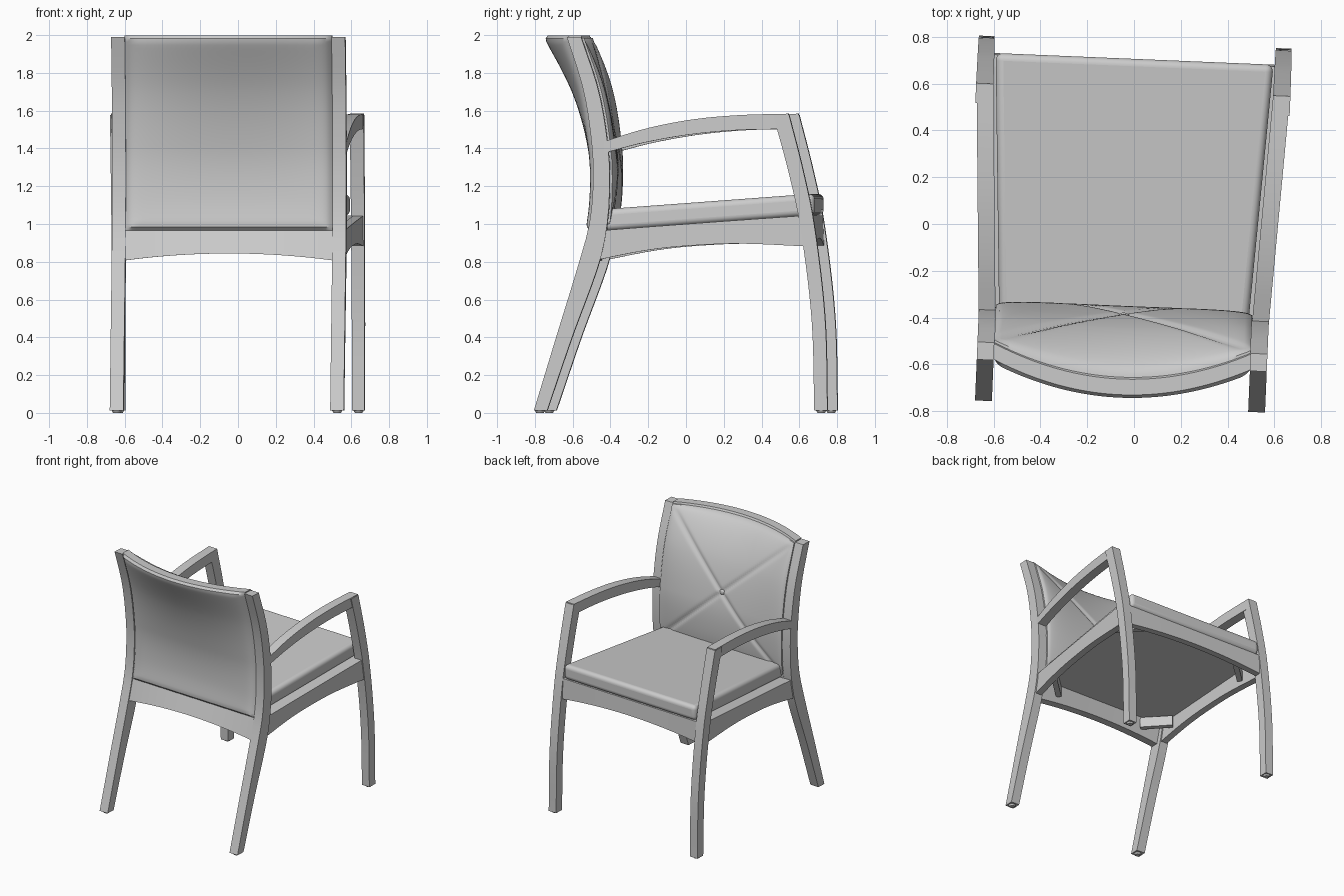
import bpy, bmesh, math
from mathutils import Matrix

if "Cube" in bpy.data.objects:
    bpy.data.objects.remove(bpy.data.objects["Cube"])

# One plain grey for the whole chair
grey = bpy.data.materials.new("plain_grey")
grey.use_nodes = True
grey.diffuse_color = (0.6, 0.6, 0.6, 1)
grey.node_tree.nodes["Principled BSDF"].inputs["Base Color"].default_value = (0.6, 0.6, 0.6, 1)

# The chair stands slightly turned; its back faces -y
PLACE = Matrix.Translation((-0.027, 0.001, 0)) @ Matrix.Rotation(math.radians(-2.4), 4, 'Z')


def finish(name, bm, mirror=False, bevel=0.0, segments=1):
    bmesh.ops.recalc_face_normals(bm, faces=bm.faces)
    mesh = bpy.data.meshes.new(name)
    bm.to_mesh(mesh)
    bm.free()
    mesh.materials.append(grey)
    obj = bpy.data.objects.new(name, mesh)
    bpy.context.collection.objects.link(obj)
    obj.matrix_world = PLACE
    bpy.ops.object.select_all(action='DESELECT')
    obj.select_set(True)
    bpy.context.view_layer.objects.active = obj
    bpy.ops.object.shade_smooth_by_angle(angle=math.radians(35))
    if bevel:
        mod = obj.modifiers.new("soft_edges", 'BEVEL')
        mod.width, mod.segments = bevel, segments
        mod.limit_method, mod.angle_limit = 'ANGLE', math.radians(40)
    if mirror:
        obj.modifiers.new("mirror", 'MIRROR')
    return obj


def smooth(table, t):
    """Smooth curve through rows (t, value, value...)."""
    i = 0
    while i < len(table) - 2 and t > table[i + 1][0]:
        i += 1
    a, b = table[i], table[i + 1]
    p, n = table[max(i - 1, 0)], table[min(i + 2, len(table) - 1)]
    h = b[0] - a[0]
    s = (t - a[0]) / h
    out = []
    for k in range(1, len(a)):
        m0 = (b[k] - p[k]) / (b[0] - p[0]) * h
        m1 = (n[k] - a[k]) / (n[0] - a[0]) * h
        out.append((2*s**3 - 3*s*s + 1)*a[k] + (s**3 - 2*s*s + s)*m0
                   + (3*s*s - 2*s**3)*b[k] + (s**3 - s*s)*m1)
    return out


def span(a, b, n):
    return [a + (b - a) * i / n for i in range(n + 1)]


def loft(name, rings, **kw):
    """Skin four-cornered rings and cap the ends."""
    bm = bmesh.new()
    loops = [[bm.verts.new(co) for co in ring] for ring in rings]
    for a, b in zip(loops, loops[1:]):
        for j in range(4):
            bm.faces.new((a[j], a[j - 1], b[j - 1], b[j]))
    bm.faces.new(loops[0])
    bm.faces.new(loops[-1])
    return finish(name, bm, **kw)


def upright(name, table, x, half_foot, half_top, z0, z1):
    rings = []
    for z in span(z0, z1, 24):
        y, t = smooth(table, z)
        half = half_foot + (half_top - half_foot) * z / z1
        rings.append([(x + sx * half, y + sy * t / 2, z)
                      for sx, sy in ((-1, -1), (1, -1), (1, 1), (-1, 1))])
    return loft(name, rings, mirror=True)


def side_x(y):
    return 0.584 + 0.051 * (y + 0.43)


def lengthwise(name, table, inner, outer, y0, y1):
    rings = []
    for y in span(y0, y1, 20):
        lo, hi = smooth(table, y)
        a, b = side_x(y) - inner, side_x(y) + outer
        rings.append([(a, y, lo), (b, y, lo), (b, y, hi), (a, y, hi)])
    return loft(name, rings, mirror=True)


# Legs: height, centre, depth
POST = [(0, -0.75, 0.07), (0.4, -0.621, 0.085), (0.8, -0.487, 0.108), (1.0, -0.44, 0.095),
        (1.2, -0.424, 0.088), (1.4, -0.43, 0.085), (1.7, -0.477, 0.08), (2.0, -0.572, 0.075)]
LEG = [(0, 0.742, 0.07), (0.5, 0.728, 0.072), (1.0, 0.668, 0.076), (1.3, 0.604, 0.08), (1.58, 0.53, 0.085)]
upright("back_legs", POST, 0.584, 0.036, 0.036, 0.012, 1.99)
upright("front_legs", LEG, 0.635, 0.033, 0.037, 0.012, 1.578)

# Arms and side rails: position, underside, top
lengthwise("arms", [(-0.43, 1.37, 1.43), (-0.2, 1.43, 1.502), (0.05, 1.474, 1.552),
                    (0.3, 1.497, 1.576), (0.57, 1.503, 1.584)], 0.037, 0.035, -0.41, 0.57)
lengthwise("side_rails", [(-0.47, 0.805, 0.962), (-0.2, 0.858, 0.983), (0, 0.882, 0.998),
                          (0.3, 0.896, 1.02), (0.66, 0.882, 1.045)], 0.028, 0.025, -0.47, 0.66)


# Cross rails with arched undersides
def cross_rail(name, half, lo_y, hi_y, depth, low, rise, top):
    rings = []
    for x in span(-half, half, 24):
        b = low + rise * (1 - (x / half) ** 2)
        rings.append([(x, lo_y, b), (x, lo_y + depth, b), (x, hi_y + depth, top), (x, hi_y, top)])
    return loft(name, rings)


cross_rail("back_rail", 0.56, -0.53, -0.485, 0.06, 0.806, 0.038, 0.968)
cross_rail("front_rail", 0.61, 0.655, 0.648, 0.05, 0.885, 0.04, 1.045)

# Diagonal corner blocks under the seat
bm = bmesh.new()
for x, y, z, turn in ((0.465, -0.365, 0.91, 45), (0.51, 0.555, 0.965, -45)):
    bmesh.ops.create_cube(bm, size=1, matrix=Matrix.Translation((x, y, z))
                          @ Matrix.Rotation(math.radians(turn), 4, 'Z')
                          @ Matrix.Diagonal((0.24, 0.04, 0.08, 1)))
finish("corner_blocks", bm, mirror=True)

# Foot glides
bm = bmesh.new()
for x, y in ((0.584, POST[0][1]), (0.635, LEG[0][1])):
    bmesh.ops.create_cone(bm, cap_ends=True, segments=16, radius1=0.02, radius2=0.028, depth=0.014,
                          matrix=Matrix.Translation((x, y, 0.007)))
finish("foot_glides", bm, mirror=True)


# Seat board resting on the rails, and the cushion, both tapering to the back
def tapered(name, rows, **kw):
    return loft(name, [[(-w, y, lo), (w, y, lo), (w, y, hi), (-w, y, hi)] for y, w, lo, hi in rows], **kw)


tapered("seat_board", ((-0.46, 0.575, 0.95, 0.962), (0.67, 0.63, 1.033, 1.045)))
tapered("seat_cushion", ((-0.42, 0.532, 0.962, 1.078), (0.705, 0.594, 1.045, 1.161)), bevel=0.032, segments=6)


# Backrest: straight at the bottom, bowed backwards at the top
def face_y(u, z, side):
    y, t = smooth(POST, z)
    bow = 0.13 * max(0, (z - 1.1) / 0.9) ** 1.7 * (1 - u * u)
    return y + side * t / 2 - bow


def panel_back(u, w, z):
    return face_y(u, z, -1) - 0.022 + 0.03 * max(abs(u) ** 24, abs(w) ** 40)


def panel_front(u, w, z):
    return face_y(u, z, 1)


def pad_back(u, w, z):
    return face_y(u, z, 1) - 0.02


def pad_front(u, w, z):
    puff = (0.04 + 0.033 * w) * math.sqrt((1 - u**4) * (1 - max(w, 0)**4))
    seam = 0.014 * math.exp(-((abs(u) - abs(w)) / 0.035) ** 2) * (1 - u**8)
    return face_y(u, z, 1) + 0.011 + puff - seam


def slab(name, half, z0, z1, front, back, n):
    bm = bmesh.new()
    grids = []
    for fn in (front, back):
        grids.append([[bm.verts.new((half * u, fn(u, w, z0 + (z1 - z0) * (w + 1) / 2),
                                     z0 + (z1 - z0) * (w + 1) / 2))
                       for u in span(-1, 1, n)] for w in span(-1, 1, n)])
    for g in grids:
        for i in range(n):
            for j in range(n):
                bm.faces.new((g[i][j], g[i][j + 1], g[i + 1][j + 1], g[i + 1][j]))
    # Close the rim between the two skins
    rims = [g[0][:-1] + [r[-1] for r in g[:-1]] + g[-1][:0:-1] + [r[0] for r in g[:0:-1]] for g in grids]
    for k in range(len(rims[0])):
        bm.faces.new((rims[0][k - 1], rims[0][k], rims[1][k], rims[1][k - 1]))
    return finish(name, bm)


slab("backrest_panel", 0.55, 0.966, 1.999, panel_front, panel_back, 60)
slab("backrest_pad", 0.548, 1.0, 1.985, pad_front, pad_back, 72)

# Button where the seams cross
bm = bmesh.new()
bmesh.ops.create_uvsphere(bm, u_segments=16, v_segments=8, radius=1,
                          matrix=Matrix.Translation((0, pad_front(0, 0, 1.4925), 1.4925))
                          @ Matrix.Diagonal((0.022, 0.014, 0.022, 1)))
finish("pad_button", bm)
